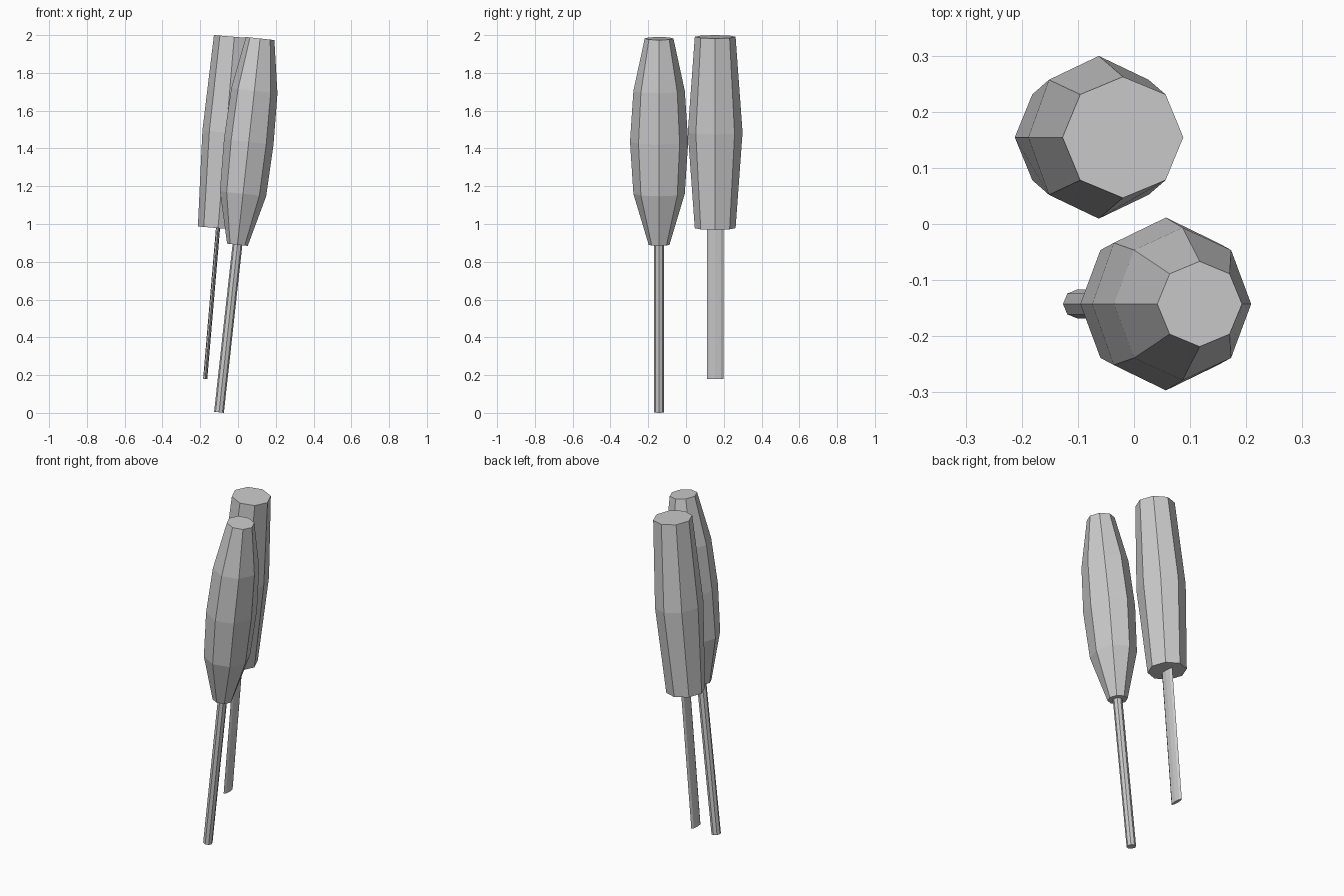
import bpy, bmesh
from math import atan, sin, cos, pi

if "Cube" in bpy.data.objects:
    bpy.data.objects.remove(bpy.data.objects["Cube"])

SIDES = 8


def leaning_loft(name, x_base, y, slope, rings):
    """Octagonal loft along an axis leaning in x; rings are (z, rx, ry)."""
    tilt = atan(slope)
    bm = bmesh.new()
    loops = []
    for z, rx, ry in rings:
        loop = []
        for i in range(SIDES):
            a = 2 * pi * i / SIDES
            u = rx * cos(a)
            loop.append(bm.verts.new((x_base + slope * z + u * cos(tilt),
                                      y + ry * sin(a),
                                      z - u * sin(tilt))))
        loops.append(loop)
    for low, high in zip(loops, loops[1:]):
        for i in range(SIDES):
            j = (i + 1) % SIDES
            bm.faces.new((low[i], low[j], high[j], high[i]))
    bm.faces.new(loops[0][::-1])
    bm.faces.new(loops[-1])
    mesh = bpy.data.meshes.new(name)
    bm.to_mesh(mesh)
    bm.free()
    obj = bpy.data.objects.new(name, mesh)
    bpy.context.collection.objects.link(obj)
    return obj


# Front tool: barrel handle with a round shaft
front_axis = (-0.101, -0.1425, 0.11)
leaning_loft("front_handle", *front_axis, [
    (0.89, 0.055, 0.055),
    (1.16, 0.123, 0.136),
    (1.435, 0.132, 0.154),
    (1.705, 0.123, 0.136),
    (1.982, 0.076, 0.076)])
leaning_loft("front_shaft", *front_axis, [
    (0.003, 0.026, 0.026), (0.91, 0.026, 0.026)])

# Rear tool: wider handle with a flat blade
rear_axis = (-0.189, 0.1545, 0.085)
leaning_loft("rear_handle", *rear_axis, [
    (0.978, 0.107, 0.108),
    (1.485, 0.126, 0.145),
    (1.991, 0.108, 0.108)])
leaning_loft("rear_blade", *rear_axis, [
    (0.18, 0.011, 0.043), (1.0, 0.011, 0.043)])
